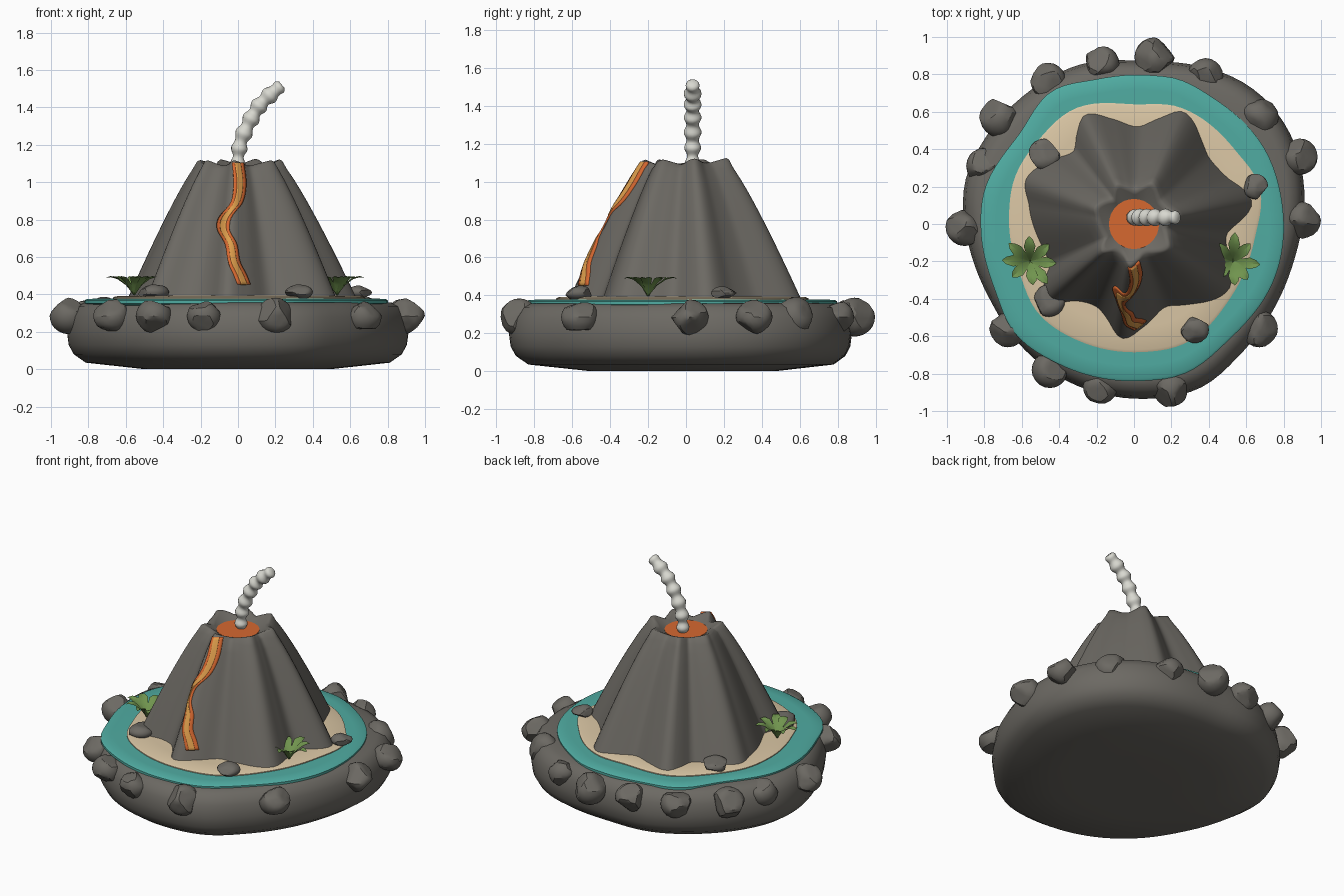
import bpy, bmesh, math, random
from mathutils import Vector

if "Cube" in bpy.data.objects:
    bpy.data.objects.remove(bpy.data.objects["Cube"])

random.seed(4)
TAU = math.tau


def material(name, rgb):
    m = bpy.data.materials.new(name)
    lin = [((c / 255 + 0.055) / 1.055) ** 2.4 for c in rgb]
    m.diffuse_color = (*lin, 1)
    m.use_nodes = True
    m.node_tree.nodes["Principled BSDF"].inputs["Base Color"].default_value = m.diffuse_color
    return m


ROCK = material("dark_rock", (108, 105, 99))
SAND = material("sand", (218, 198, 164))
WATER = material("teal_water", (80, 172, 162))
LAVA = material("orange_lava", (214, 104, 48))
GLOW = material("amber_lava", (222, 158, 76))
SMOKE = material("pale_smoke", (216, 216, 208))
LEAF = material("leaf_green", (112, 148, 78))


def spline(keys, v, period=None):
    """Smooth curve through sorted (position, value) keys."""
    if period:
        keys = ([(a - period, b) for a, b in keys[-2:]] + keys
                + [(a + period, b) for a, b in keys[:3]])
        v %= period
    n = len(keys)
    i = max([k for k in range(n - 1) if keys[k][0] <= v] or [0])

    def slope(k):
        a, b = keys[max(k - 1, 0)], keys[min(k + 1, n - 1)]
        return (b[1] - a[1]) / (b[0] - a[0])

    (x0, y0), (x1, y1) = keys[i], keys[i + 1]
    h = x1 - x0
    t = min(max((v - x0) / h, 0), 1)
    return (y0 * (2 * t**3 - 3 * t**2 + 1) + y1 * (3 * t**2 - 2 * t**3)
            + h * slope(i) * (t**3 - 2 * t**2 + t) + h * slope(i + 1) * (t**3 - t**2))


def finish(name, bm, mat, angle=40, recalc=True):
    if recalc:
        bmesh.ops.recalc_face_normals(bm, faces=bm.faces)
    me = bpy.data.meshes.new(name)
    bm.to_mesh(me)
    bm.free()
    me.materials.append(mat)
    me.shade_smooth()
    me.set_sharp_from_angle(angle=math.radians(angle))
    ob = bpy.data.objects.new(name, me)
    bpy.context.collection.objects.link(ob)
    return ob


def skin(bm, rings, closed=True, caps=True):
    """Join rows of points with quads and close both ends."""
    rows = [[bm.verts.new(p) for p in r] for r in rings]
    n = len(rows[0])
    for a, b in zip(rows, rows[1:]):
        for i in range(n if closed else n - 1):
            j = (i + 1) % n
            bm.faces.new((a[i], a[j], b[j], b[i]))
    if caps:
        bm.faces.new(rows[0][::-1])
        bm.faces.new(rows[-1])


def slab(name, outline, profile, mat, angle=40, seg=96):
    """Stack of scaled copies of a polar outline."""
    bm = bmesh.new()
    skin(bm, [[(s * spline(outline, d, 360) * math.cos(math.radians(d)),
                s * spline(outline, d, 360) * math.sin(math.radians(d)), z)
               for d in (360 * i / seg for i in range(seg))] for s, z in profile])
    return finish(name, bm, mat, angle)


# Island base, lagoon ring and beach
BASE = [(12, .93), (31, .965), (50, .96), (85, .875), (109, .90), (132, .906), (151, .92),
        (167, .93), (188, .89), (207, .87), (224, .885), (244, .91), (274, .937),
        (292, .945), (309, .90), (329, .875), (349, .88)]
LAGOON = [(9, .80), (30, .806), (57, .796), (73, .81), (84, .80), (105, .80), (122, .835),
          (142, .78), (167, .82), (182, .82), (205, .823), (223, .865), (242, .85),
          (272, .84), (289, .844), (310, .80), (339, .806)]
BEACH = [(16, .70), (36, .67), (69, .67), (90, .64), (117, .693), (138, .68), (159, .684),
         (176, .67), (204, .667), (223, .70), (247, .69), (272, .686), (295, .693),
         (322, .65), (353, .65)]
slab("island_base", BASE, [(.3, 0), (.56, .002), (.89, .035), (.96, .08), (.99, .13), (1, .2),
                           (.985, .28), (.95, .335), (.9, .357), (.8, .36)], ROCK)
slab("lagoon", LAGOON, [(.97, .34), (1, .352), (1, .368), (.985, .376), (.9, .378)], WATER)
slab("beach", BEACH, [(1, .36), (1, .384), (.98, .39), (.8, .393)], SAND)

# Volcano cone with ridges that soften towards the rim
RIDGES = [(10, .645), (27, .56), (41, .54), (50, .575), (66, .66), (76, .59), (88, .525),
          (102, .58), (114, .645), (122, .58), (130, .51), (145, .58), (158, .63), (170, .575),
          (205, .50), (213, .58), (222, .62), (233, .52), (245, .49), (254, .53), (264, .62),
          (275, .56), (290, .48), (303, .52), (325, .62), (340, .545), (354, .505)]
FOOT, RIM = .38, 1.1


def cone_radius(deg, z):
    base = spline(RIDGES, deg, 360)
    top = .21 + .4 * (base - .57)
    t = min(max((RIM - z) / (RIM - FOOT), 0), 1)
    return top + (base - top) * t ** .86


def polar(r, d, z):
    return (r * math.cos(math.radians(d)), r * math.sin(math.radians(d)), z)


bm = bmesh.new()
degs = [360 * i / 128 for i in range(128)]
rings = [[polar(cone_radius(d, z), d, z) for d in degs]
         for z in (FOOT + (RIM - .03 - FOOT) * k / 12 for k in range(13))]
for pull, lift in ((0, 0), (.015, .006), (.035, -.003)):
    rings.append([polar(cone_radius(d, RIM) - pull, d,
                        RIM + lift + .2 * (spline(RIDGES, d, 360) - .57)) for d in degs])
rings += [[polar(r, d, z) for d in degs] for r, z in ((.132, 1.068), (.10, 1.055))]
skin(bm, rings)
finish("volcano_cone", bm, ROCK, 60)

# Lava pool in the crater
bm = bmesh.new()
skin(bm, [[polar(.134, d, z) for d in degs[::4]] for z in (1.056, 1.072)])
finish("lava_pool", bm, LAVA)

# Lava stream: ribbons laid on the front of the cone
FLOW = [(.455, .035), (.51, .012), (.575, -.02), (.67, -.038), (.75, -.08), (.81, -.072),
        (.89, -.008), (.99, .012), (1.105, 0)]


def on_cone(x, z, lift):
    y = -.4
    for _ in range(12):
        r = cone_radius(math.degrees(math.atan2(y, x)), z) + lift
        y = -math.sqrt(max(r * r - x * x, .001))
    return (x, y, z)


def ribbon(name, width, lift, mat):
    bm = bmesh.new()
    rows = []
    for k in range(41):
        z = .455 + .65 * k / 40
        x = spline(FLOW, z)
        cols = [x + width * (i / 6 - .5) for i in range(7)]
        # the outer edges dip into the rock so the ribbon reads as solid
        rows.append([on_cone(c, z, lift) for c in cols])
    skin(bm, rows, closed=False, caps=False)
    ob = finish(name, bm, mat, 60, recalc=False)
    mod = ob.modifiers.new("thickness", 'SOLIDIFY')
    mod.thickness = .018
    mod.offset = -1
    return ob


ribbon("lava_stream", .066, .010, LAVA)
ribbon("lava_stream_core", .03, .015, GLOW)

# Smoke plume: a puffed tube bending to the right
PX = [(0, 0), (.12, 0), (.3, .015), (.5, .06), (.7, .115), (.85, .17), (1, .235)]
PZ = [(0, 1.06), (.12, 1.12), (.3, 1.215), (.5, 1.32), (.7, 1.41), (.85, 1.465), (1, 1.52)]
bm = bmesh.new()
rings = []
for k in range(61):
    s = k / 60
    c = Vector((spline(PX, s), .035, spline(PZ, s)))
    a, b = max(s - .02, 0), min(s + .02, 1)
    t = Vector((spline(PX, b) - spline(PX, a), 0, spline(PZ, b) - spline(PZ, a))).normalized()
    side = Vector((t.z, 0, -t.x))
    r = (.032 + .008 * min(s * 3, 1)) + .007 * math.sin(TAU * (6.5 * s - .25))
    r *= min(1, math.sqrt(max(1 - ((s - .93) / .08) ** 2, .03))) if s > .93 else 1
    rings.append([c + side * r * math.cos(TAU * i / 16) + Vector((0, r * math.sin(TAU * i / 16), 0))
                  for i in range(16)])
skin(bm, rings)
finish("smoke_plume", bm, SMOKE, 60)


# Boulders: spheres with chipped flat sides
def boulder(name, x, y, z, size, flat):
    bm = bmesh.new()
    bmesh.ops.create_icosphere(bm, subdivisions=3, radius=1.08)
    for _ in range(9):
        n = Vector([random.uniform(-1, 1) for _ in range(3)]).normalized()
        cut = random.uniform(.76, .92)
        for v in bm.verts:
            d = v.co.dot(n)
            if d > cut:
                v.co -= n * (d - cut)
    for v in bm.verts:
        v.co = Vector((x, y, z)) + Vector((v.co.x, v.co.y, v.co.z * flat)) * size
    finish(name, bm, ROCK, 28)


SHORE = [(.11, .89, .10), (.38, .79, .09), (.66, .57, .105), (.885, .36, .09), (.90, .02, .092),
         (.67, -.56, .092), (.445, -.67, .06), (.20, -.88, .096), (-.18, -.87, .086),
         (-.45, -.78, .09), (-.675, -.56, .092), (-.905, -.015, .095), (-.80, .31, .09),
         (-.72, .57, .10), (-.46, .765, .09), (-.175, .855, .09)]
for i, (x, y, s) in enumerate(SHORE):
    boulder(f"shore_boulder_{i + 1}", x, y, .285 if s > .07 else .295, s, .95)
INNER = [(-.48, .37, .08), (.65, .20, .063), (-.455, -.41, .08), (.325, -.565, .07)]
for i, (x, y, s) in enumerate(INNER):
    boulder(f"beach_boulder_{i + 1}", x, y, .412, s, .55)

# Leafy plants: rosettes of folded, arching leaves
for side, px in (("left", -.555), ("right", .53)):
    bm = bmesh.new()
    for k in range(8):
        a = TAU * (k + random.uniform(-.15, .15)) / 8
        out, across = Vector((math.cos(a), math.sin(a), 0)), Vector((-math.sin(a), math.cos(a), 0))
        length = random.uniform(.125, .155)
        rows = []
        for u, w, z in ((0, .006, .395), (.3, .02, .45), (.6, .031, .482), (.85, .02, .492), (1, .002, .488)):
            mid = Vector((px, -.2, z)) + out * u * length
            rows.append([mid - across * w + Vector((0, 0, w * .3)), mid,
                         mid + across * w + Vector((0, 0, w * .3))])
        skin(bm, rows, closed=False, caps=False)
    for f in bm.faces:
        if f.normal.z < 0:
            f.normal_flip()
    bm.normal_update()
    for f in bm.faces:
        if f.normal.z < 0:
            f.normal_flip()
    finish(f"{side}_plant", bm, LEAF, 30, recalc=False)
